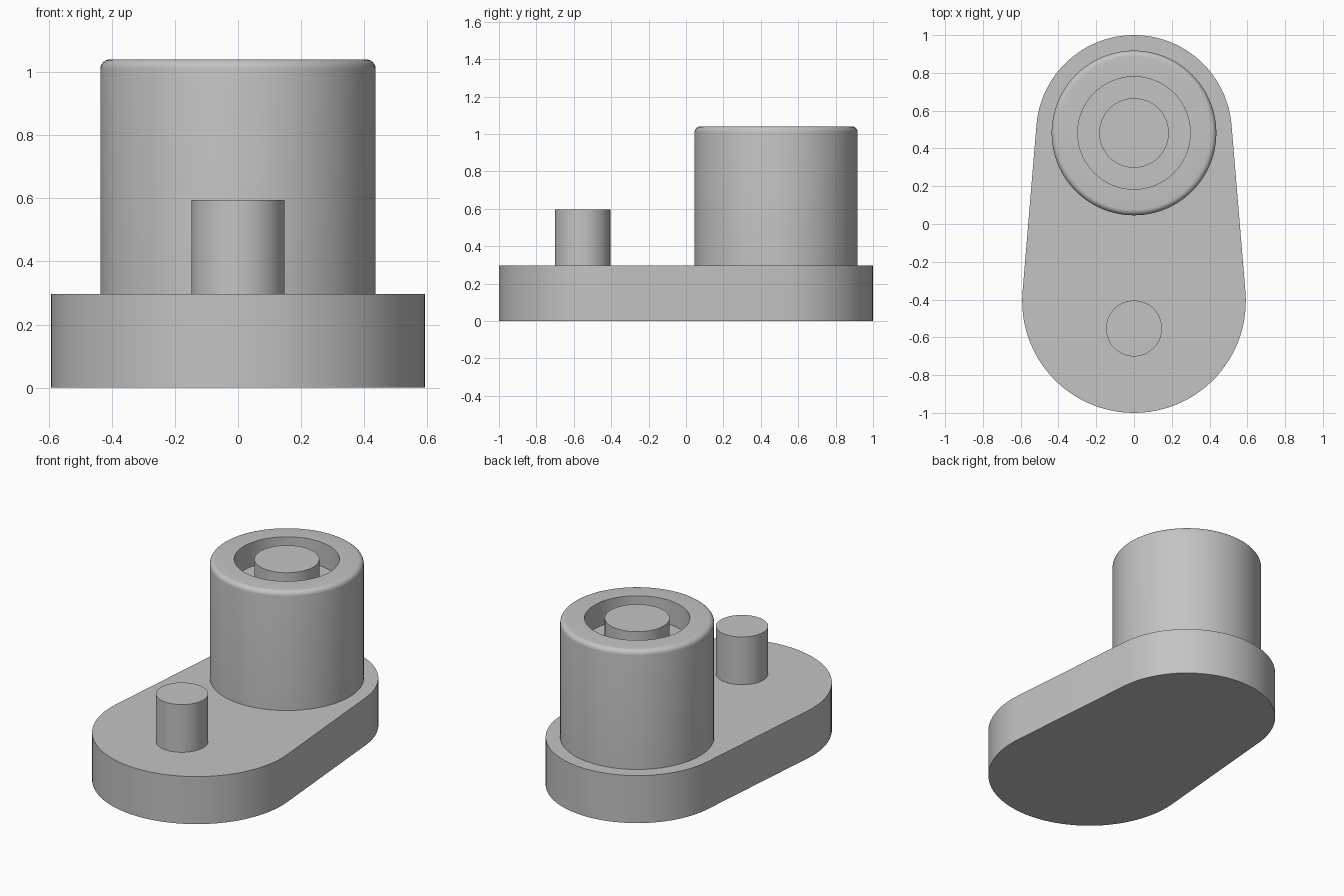
import bpy
import bmesh
from math import pi, cos, sin, asin, radians

default = bpy.data.objects.get("Cube")
if default:
    bpy.data.objects.remove(default, do_unlink=True)

# Single plain grey
GREY = (0.55, 0.55, 0.55, 1.0)
grey = bpy.data.materials.new("plain_grey")
grey.use_nodes = True
grey.diffuse_color = GREY
grey.node_tree.nodes["Principled BSDF"].inputs["Base Color"].default_value = GREY

SEGMENTS = 96
PLATE_TOP = 0.297
HOUSING_TOP = 1.04
HOUSING_Y = 0.482


def arc(radius, centre_x, centre_y, start, end, steps):
    """Points along an arc, both ends included."""
    angles = [start + (end - start) * i / steps for i in range(steps + 1)]
    return [(centre_x + radius * cos(a), centre_y + radius * sin(a)) for a in angles]


def finish(name, bm):
    mesh = bpy.data.meshes.new(name)
    bm.to_mesh(mesh)
    bm.free()
    mesh.materials.append(grey)
    obj = bpy.data.objects.new(name, mesh)
    bpy.context.collection.objects.link(obj)
    bpy.ops.object.select_all(action="DESELECT")
    obj.select_set(True)
    bpy.context.view_layer.objects.active = obj
    bpy.ops.object.shade_smooth_by_angle(angle=radians(30))
    return obj


def loft(name, rings, closed_bottom=False):
    """Join stacked rings of points, capping the last one."""
    bm = bmesh.new()
    loops = [[bm.verts.new(p) for p in ring] for ring in rings]
    for low, high in zip(loops, loops[1:]):
        for j in range(len(low)):
            k = (j + 1) % len(low)
            bm.faces.new((low[j], low[k], high[k], high[j]))
    bm.faces.new(loops[-1])
    if closed_bottom:
        bm.faces.new(loops[0][::-1])
    return finish(name, bm)


def turned(name, profile, y):
    """Revolve a (radius, height) profile about a vertical axis."""
    circle = [2 * pi * i / SEGMENTS for i in range(SEGMENTS)]
    return loft(name, [[(r * cos(a), y + r * sin(a), z) for a in circle]
                       for r, z in profile])


# Base plate: two round ends joined by tangent sides
front_r, back_r = 0.592, 0.518
front_y, back_y = front_r - 1, 1 - back_r
tilt = asin((front_r - back_r) / (back_y - front_y))
outline = arc(back_r, 0, back_y, tilt, pi - tilt, SEGMENTS // 2)
outline += arc(front_r, 0, front_y, pi - tilt, 2 * pi + tilt, SEGMENTS // 2)
loft("base_plate", [[(x, y, z) for x, y in outline] for z in (0, PLATE_TOP)],
     closed_bottom=True)

# Housing: rounded top rim and a shallow round recess
housing_r, fillet, recess_r, floor_z = 0.436, 0.03, 0.298, 0.89
rim = arc(fillet, housing_r - fillet, HOUSING_TOP - fillet, 0, pi / 2, 6)
turned("housing", [(housing_r, PLATE_TOP)] + rim
       + [(recess_r, HOUSING_TOP), (recess_r, floor_z)], HOUSING_Y)

# Pin inside the recess, level with the rim
pin_r = 0.184
turned("centre_pin", [(pin_r, floor_z), (pin_r, HOUSING_TOP)], HOUSING_Y)

# Short peg at the front of the plate
peg_r = 0.148
turned("front_peg", [(peg_r, PLATE_TOP), (peg_r, 0.595)], -0.553)
